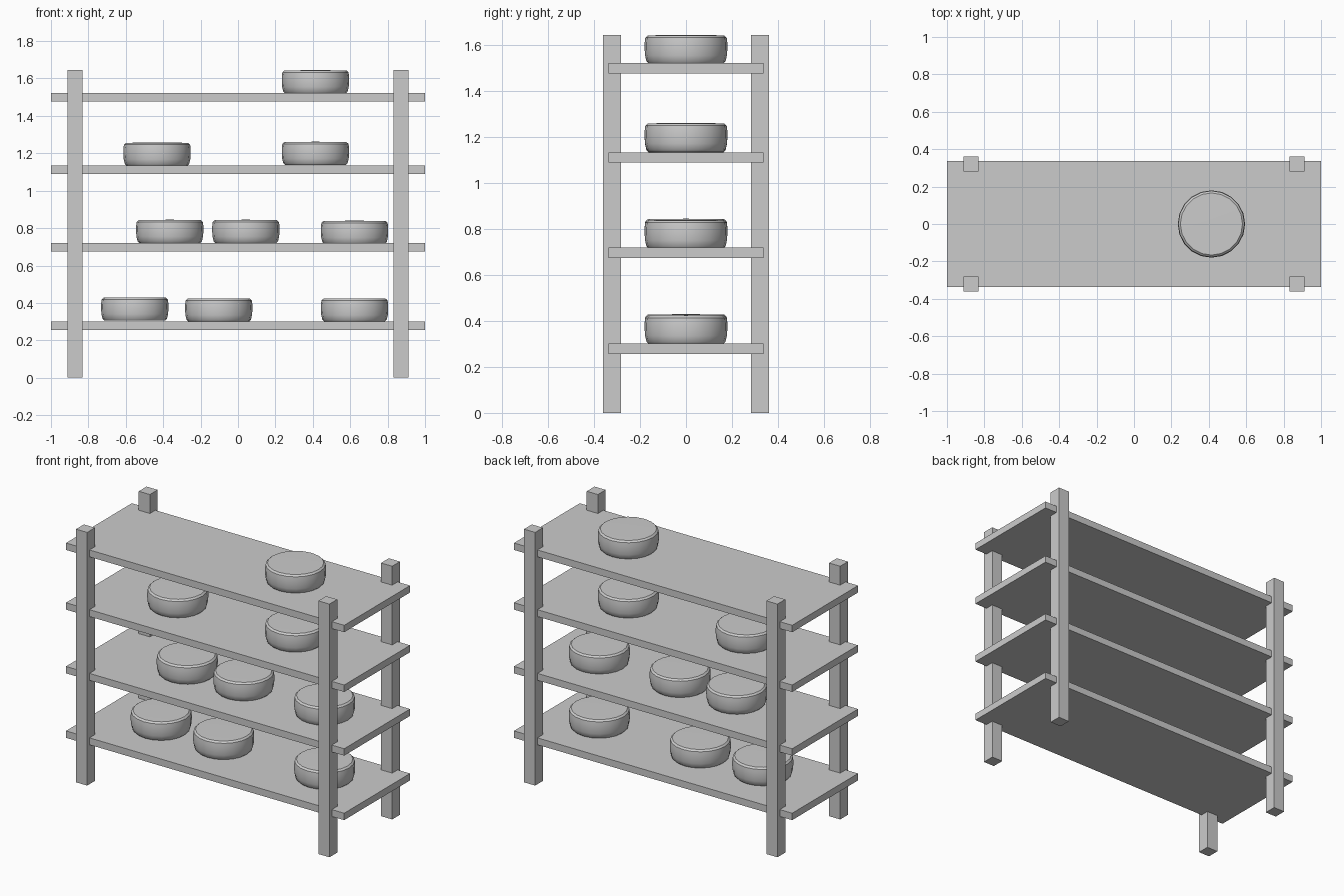
import bpy, bmesh, math
from mathutils import Matrix

if "Cube" in bpy.data.objects:
    bpy.data.objects.remove(bpy.data.objects["Cube"])


def box(name, size, loc):
    bm = bmesh.new()
    bmesh.ops.create_cube(bm, size=1, matrix=Matrix.Translation(loc) @ Matrix.Diagonal((*size, 1)))
    return finish(name, bm)


def finish(name, bm):
    mesh = bpy.data.meshes.new(name)
    bm.to_mesh(mesh)
    bm.free()
    obj = bpy.data.objects.new(name, mesh)
    bpy.context.collection.objects.link(obj)
    return obj


def wheel(name, x, z):
    # Half profile of a rounded cheese wheel, spun around z
    profile = [(0, 0), (0.162, 0), (0.172, 0.01), (0.178, 0.035), (0.18, 0.062),
               (0.18, 0.09), (0.177, 0.113), (0.166, 0.123), (0, 0.125)]
    bm = bmesh.new()
    verts = [bm.verts.new((r, 0, h)) for r, h in profile]
    edges = [bm.edges.new(pair) for pair in zip(verts, verts[1:])]
    bmesh.ops.spin(bm, geom=verts + edges, cent=(0, 0, 0), axis=(0, 0, 1),
                   angle=math.tau, steps=20)
    bmesh.ops.remove_doubles(bm, verts=bm.verts, dist=1e-4)
    bmesh.ops.recalc_face_normals(bm, faces=bm.faces)
    obj = finish(name, bm)
    obj.location = (x, 0, z)
    bpy.ops.object.select_all(action='DESELECT')
    obj.select_set(True)
    bpy.context.view_layer.objects.active = obj
    bpy.ops.object.shade_smooth_by_angle(angle=math.radians(40))


# Corner posts
for sx, side in ((-1, "left"), (1, "right")):
    for sy, end in ((-1, "front"), (1, "back")):
        box(f"{end}_{side}_post", (0.08, 0.08, 1.645), (sx * 0.871, sy * 0.322, 0.8225))

# Shelf boards
for i, top in enumerate((0.301, 0.720, 1.134, 1.522)):
    box(f"shelf_{i + 1}", (2, 0.676, 0.045), (0, 0, top - 0.0225))

# Cheese wheels: x and base height
wheels = [(-0.552, 0.305), (-0.103, 0.3), (0.623, 0.3),
          (-0.365, 0.72), (0.042, 0.72), (0.623, 0.715),
          (-0.433, 1.133), (0.414, 1.137), (0.414, 1.52)]
for i, (x, z) in enumerate(wheels):
    wheel(f"cheese_wheel_{i + 1}", x, z)
